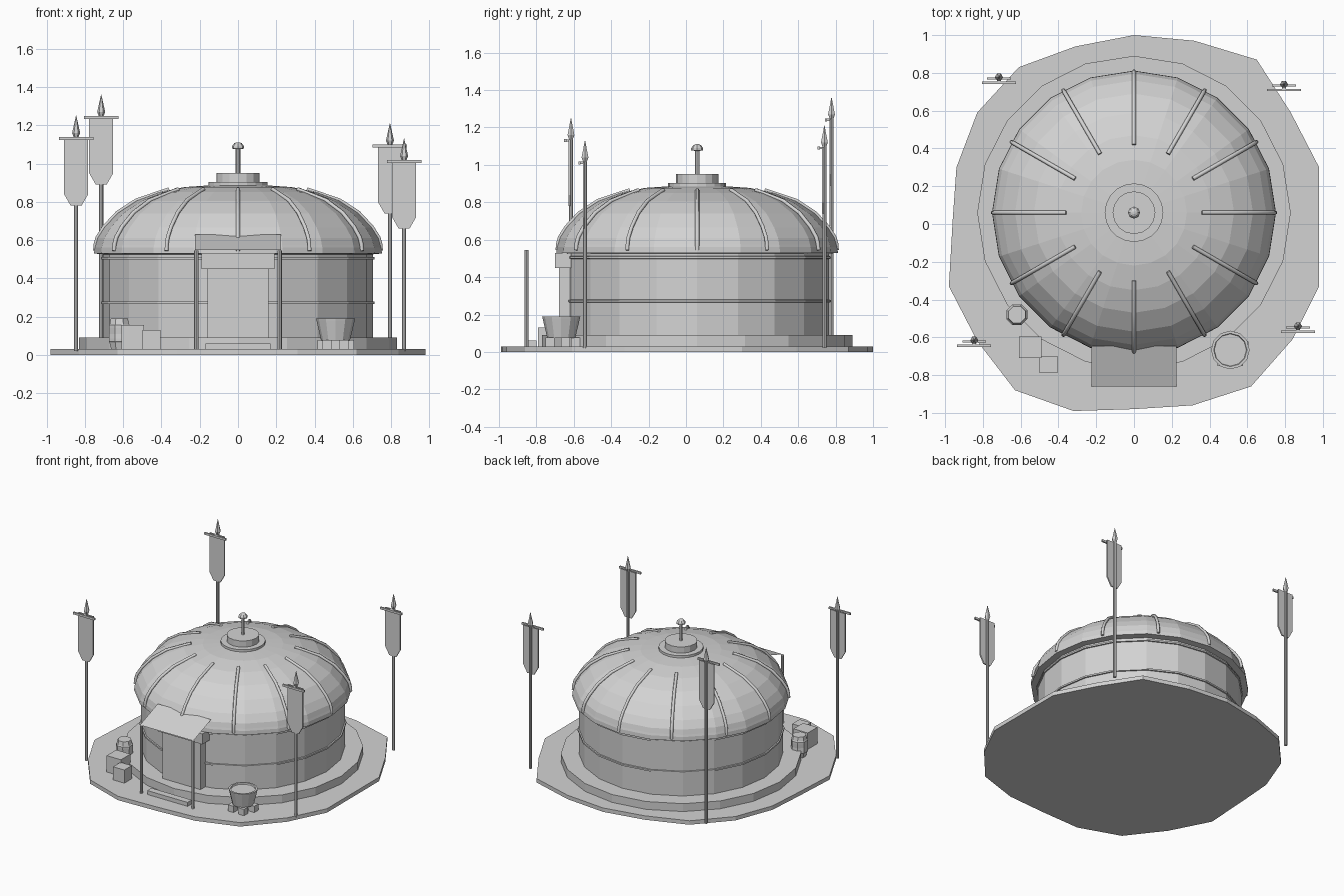
import bpy, bmesh, math
from mathutils import Vector

if "Cube" in bpy.data.objects:
    bpy.data.objects.remove(bpy.data.objects["Cube"])

CY = 0.06  # hut centre in y
stone = bpy.data.materials.new("light_grey")
stone.diffuse_color = (0.65, 0.65, 0.65, 1)
stone.use_nodes = True
stone.node_tree.nodes["Principled BSDF"].inputs["Base Color"].default_value = stone.diffuse_color


def finish(name, bm, fix=True):
    if fix:
        bmesh.ops.recalc_face_normals(bm, faces=bm.faces)
    me = bpy.data.meshes.new(name)
    bm.to_mesh(me)
    bm.free()
    me.materials.append(stone)
    ob = bpy.data.objects.new(name, me)
    bpy.context.collection.objects.link(ob)
    return ob


def lathe(name, profile, sides, x=0, y=0, turn=0):
    """Revolve (radius, z) points round a vertical axis and cap the ends."""
    bm = bmesh.new()
    rings = []
    for r, z in profile:
        rings.append([bm.verts.new((x + r * math.cos(turn + math.tau * i / sides),
                                    y + r * math.sin(turn + math.tau * i / sides), z))
                      for i in range(sides)])
    for a, b in zip(rings, rings[1:]):
        for i in range(sides):
            j = (i + 1) % sides
            bm.faces.new((a[i], a[j], b[j], b[i]))
    bm.faces.new(rings[0][::-1])
    bm.faces.new(rings[-1])
    return finish(name, bm)


def prism(name, pts, axis, lo, hi):
    """Extrude a flat outline along y or z."""
    bm = bmesh.new()
    put = (lambda p, d: (p[0], d, p[1])) if axis == 'y' else (lambda p, d: (p[0], p[1], d))
    a = [bm.verts.new(put(p, lo)) for p in pts]
    b = [bm.verts.new(put(p, hi)) for p in pts]
    bm.faces.new(a)
    bm.faces.new(b)
    for i in range(len(pts)):
        j = (i + 1) % len(pts)
        bm.faces.new((a[i], a[j], b[j], b[i]))
    return finish(name, bm)


def box(name, x0, x1, y0, y1, z0, z1):
    return prism(name, [(x0, y0), (x1, y0), (x1, y1), (x0, y1)], 'z', z0, z1)


def tube(name, pts, radius, sides=6):
    """Round bar following a path."""
    cu = bpy.data.curves.new(name, 'CURVE')
    cu.dimensions = '3D'
    sp = cu.splines.new('POLY')
    sp.points.add(len(pts) - 1)
    for p, co in zip(sp.points, pts):
        p.co = (*co, 1)
    cu.bevel_depth = radius
    cu.bevel_resolution = 1
    cu.use_fill_caps = True
    cu.materials.append(stone)
    ob = bpy.data.objects.new(name, cu)
    bpy.context.collection.objects.link(ob)
    return ob


# uneven ground slab and round foundation
ground = [(0, 1), (.32, .97), (.65, .87), (.83, .59), (.98, .30), (.98, -.33), (.84, -.61),
          (.62, -.86), (.31, -.96), (0, -.98), (-.32, -.99), (-.63, -.88), (-.83, -.62),
          (-.98, -.33), (-.96, .02), (-.94, .30), (-.83, .59), (-.61, .83), (-.31, .94)]
prism("ground_slab", ground, 'z', 0, .03)
lathe("foundation", [(.83, .03), (.83, .09)], 20, 0, CY)

# wall and the ropes round it
lathe("wall", [(.705, .09), (.705, .53)], 20, 0, CY)
for n, z in (("middle", .272), ("upper", .505)):
    lathe(n + "_wall_rope", [(.70, z - .008), (.714, z - .006), (.714, z + .006), (.70, z + .008)],
          20, 0, CY)

# domed roof with a stepped eave
dome = [(.745, .575), (.735, .61), (.70, .665), (.63, .74), (.53, .805), (.41, .85),
        (.28, .877), (.15, .886)]
lathe("roof", [(.70, .525), (.752, .53), (.75, .56)] + dome, 20, 0, CY)

# twelve roof ribs following the dome
path = [(.748, .54)] + dome[:5] + [(.36, .862)]
for k in range(12):
    a = math.tau * k / 12
    tube("roof_rib_%d" % (k + 1),
         [(r * math.cos(a), CY + r * math.sin(a), z + .004) for r, z in path], .011)

# smoke crown and finial
lathe("crown_base", [(.155, .88), (.155, .903)], 20, 0, CY)
lathe("crown_ring", [(.113, .90), (.113, .95)], 16, 0, CY)
lathe("finial", [(.012, .94), (.012, 1.075), (.032, 1.078), (.032, 1.09), (.02, 1.106), (.008, 1.111)],
      8, 0, CY)

# doorway, lintel and step
box("door", -.16, .16, -.68, -.58, .03, .46)
box("door_lintel", -.19, .19, -.70, -.58, .45, .53)
box("door_step", -.17, .17, -.85, -.80, .005, .06)

# sloping cloth canopy on two posts
bm = bmesh.new()
quad = [(-.225, -.86, .548), (.225, -.86, .548), (.225, -.645, .628), (-.225, -.645, .628)]
bm.faces.new([bm.verts.new(p) for p in quad])
finish("porch_canopy", bm, False)
for side in (-1, 1):
    lathe("porch_post", [(.011, .02), (.011, .545)], 8, side * .218, -.853)

# cauldron on hearth stones
lathe("cauldron", [(.075, .075), (.10, .18), (.102, .19), (.088, .19), (.085, .18)], 12, .51, -.667)
for k in range(5):
    a = math.tau * k / 5 + .3
    x, y = .51 + .075 * math.cos(a), -.667 + .075 * math.sin(a)
    box("hearth_stone_%d" % (k + 1), x - .024, x + .024, y - .024, y + .024, .03, .078)

# barrel and crates
lathe("barrel", [(.046, .03), (.056, .065), (.06, .07), (.06, .085), (.058, .11), (.06, .14),
                 (.06, .155), (.055, .16), (.048, .19)], 8, -.62, -.48, math.pi / 8)
box("large_crate", -.61, -.49, -.71, -.595, .03, .155)
box("small_crate", -.50, -.405, -.79, -.70, .03, .13)

# four banner poles: x, y, tip height
for n, x, y, h in (("front_left", -.846, -.615, 1.25), ("back_left", -.715, .778, 1.36),
                   ("back_right", .794, .74, 1.21), ("front_right", .868, -.54, 1.13)):
    lathe(n + "_pole", [(.011, .02), (.011, h - .10)], 8, x, y)
    lathe(n + "_spearhead", [(.011, h - .115), (.021, h - .09), (.001, h)], 6, x, y)
    box(n + "_crossbar", x - .09, x + .09, y - .036, y - .024, h - .127, h - .111)
    box(n + "_crossbar_tie", x - .01, x + .01, y - .03, y, h - .125, h - .113)
    w = .063
    prism(n + "_banner", [(x - w, h - .115), (x - w, h - .41), (x - w * .45, h - .47),
                          (x + w * .45, h - .47), (x + w, h - .41), (x + w, h - .115)],
          'y', y - .012, y - .002)
